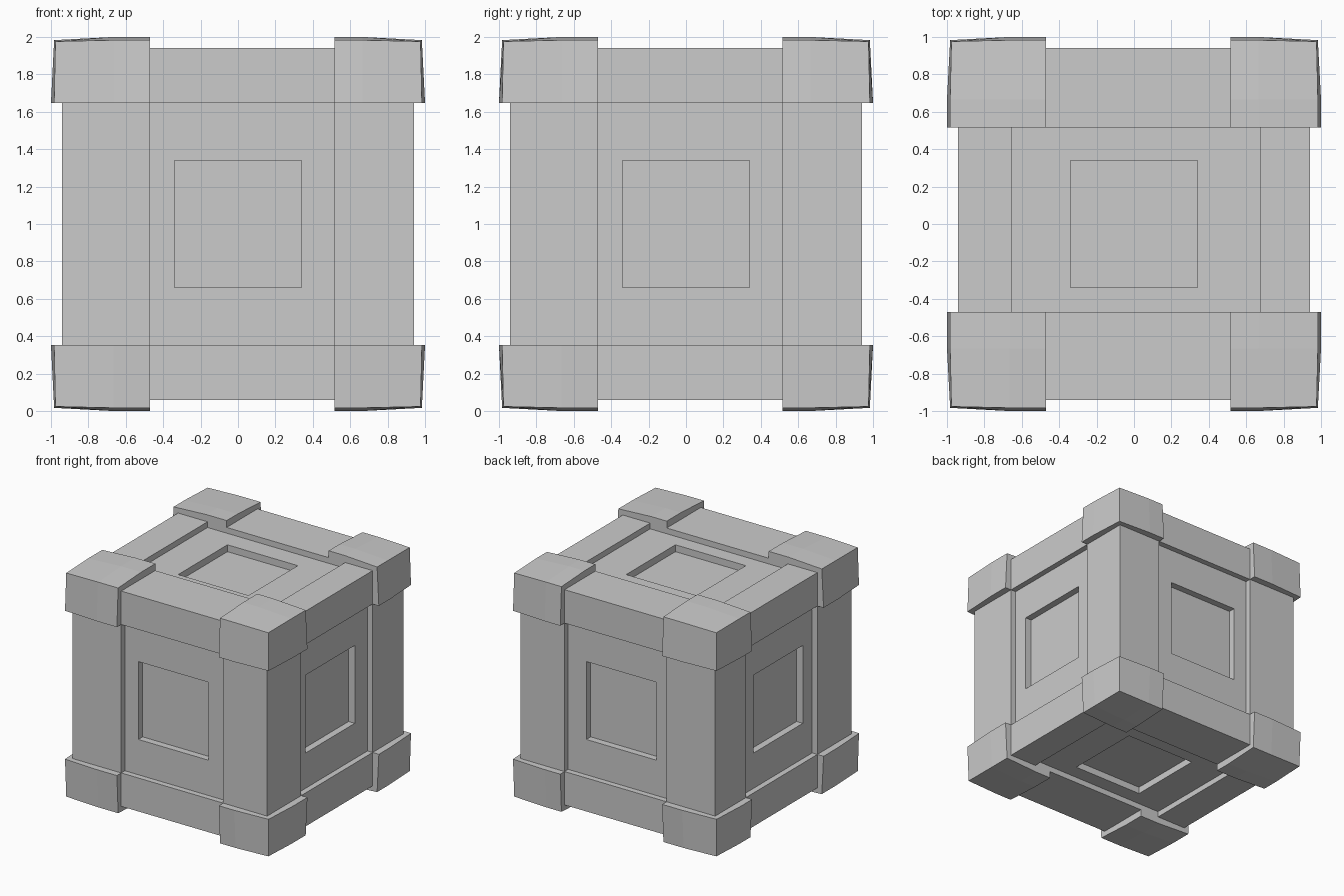
import bpy
import bmesh
from itertools import product
from mathutils import Vector

cube = bpy.data.objects.get("Cube")
if cube:
    bpy.data.objects.remove(cube, do_unlink=True)

grey = bpy.data.materials.new("plain_grey")
grey.use_nodes = True
grey.diffuse_color = (0.6, 0.6, 0.6, 1)
grey.node_tree.nodes["Principled BSDF"].inputs["Base Color"].default_value = (0.6, 0.6, 0.6, 1)

MID = Vector((0, 0, 1))        # crate centre
OUT = 0.94                     # outer face of the frame
INNER = {-1: 0.47, 1: 0.515}   # inner edge of posts, by side
RAIL = {-1: 0.655, 1: 0.675}   # inner edge of side rails, by side
HIGH = 0.648                   # inner edge of rails in height


def finish(bm, name):
    bmesh.ops.recalc_face_normals(bm, faces=bm.faces)
    mesh = bpy.data.meshes.new(name)
    bm.to_mesh(mesh)
    bm.free()
    mesh.materials.append(grey)
    obj = bpy.data.objects.new(name, mesh)
    obj.location = MID
    bpy.context.collection.objects.link(obj)
    return obj


def box(name, *spans):
    bm = bmesh.new()
    bmesh.ops.create_cube(bm, size=1)
    for v in bm.verts:
        v.co = [a + (b - a) * (c + 0.5) for c, (a, b) in zip(v.co, spans)]
    return finish(bm, name)


def span(side, inner):
    return sorted((side * inner, side * OUT))


# Core with a sunken square panel on every face
bm = bmesh.new()
bmesh.ops.create_cube(bm, size=1.78)
panels = bm.faces[:]
bmesh.ops.inset_individual(bm, faces=panels, thickness=0.55, depth=0, use_even_offset=True)
bmesh.ops.inset_individual(bm, faces=panels, thickness=0, depth=-0.06)
finish(bm, "core_panels")

SIDE = {-1: "right", 1: "left"}
FACE = {-1: "front", 1: "back"}
LEVEL = {-1: "lower", 1: "upper"}

# Upright posts and the rails between the corners
for a, b in product((-1, 1), repeat=2):
    box(f"{FACE[b]}_{SIDE[a]}_post", span(a, INNER[a]), span(b, INNER[b]), (-0.9, 0.9))
    box(f"{FACE[a]}_{LEVEL[b]}_rail", (-0.9, 0.9), span(a, INNER[a]), span(b, HIGH))
    box(f"{SIDE[a]}_{LEVEL[b]}_rail", span(a, RAIL[a]), (-0.9, 0.9), span(b, HIGH))


# Corner caps, gently rounded towards the outer corner
BULGE = (1.0, 0.983, 0.976)


def corner_cap(name, sx, sy, sz):
    bm = bmesh.new()
    bmesh.ops.create_cube(bm, size=2)
    # One extra cut across each horizontal axis
    for axis in (Vector((1, 0, 0)), Vector((0, 1, 0))):
        bmesh.ops.bisect_plane(bm, geom=bm.verts[:] + bm.edges[:] + bm.faces[:],
                               plane_co=(0, 0, 0), plane_no=axis)
    signs = (sx, sy, sz)
    inner = (INNER[sx], INNER[sy], HIGH)
    for v in bm.verts:
        outer = [c > 0.5 for c in v.co]
        for i, c in enumerate(v.co[:]):
            if outer[i]:
                pos = BULGE[sum(outer) - 1]
            else:
                pos = inner[i] if c < -0.5 else 0.665
            v.co[i] = signs[i] * pos
    finish(bm, name)


for sx, sy, sz in product((-1, 1), repeat=3):
    corner_cap(f"{FACE[sy]}_{SIDE[sx]}_{LEVEL[sz]}_cap", sx, sy, sz)
